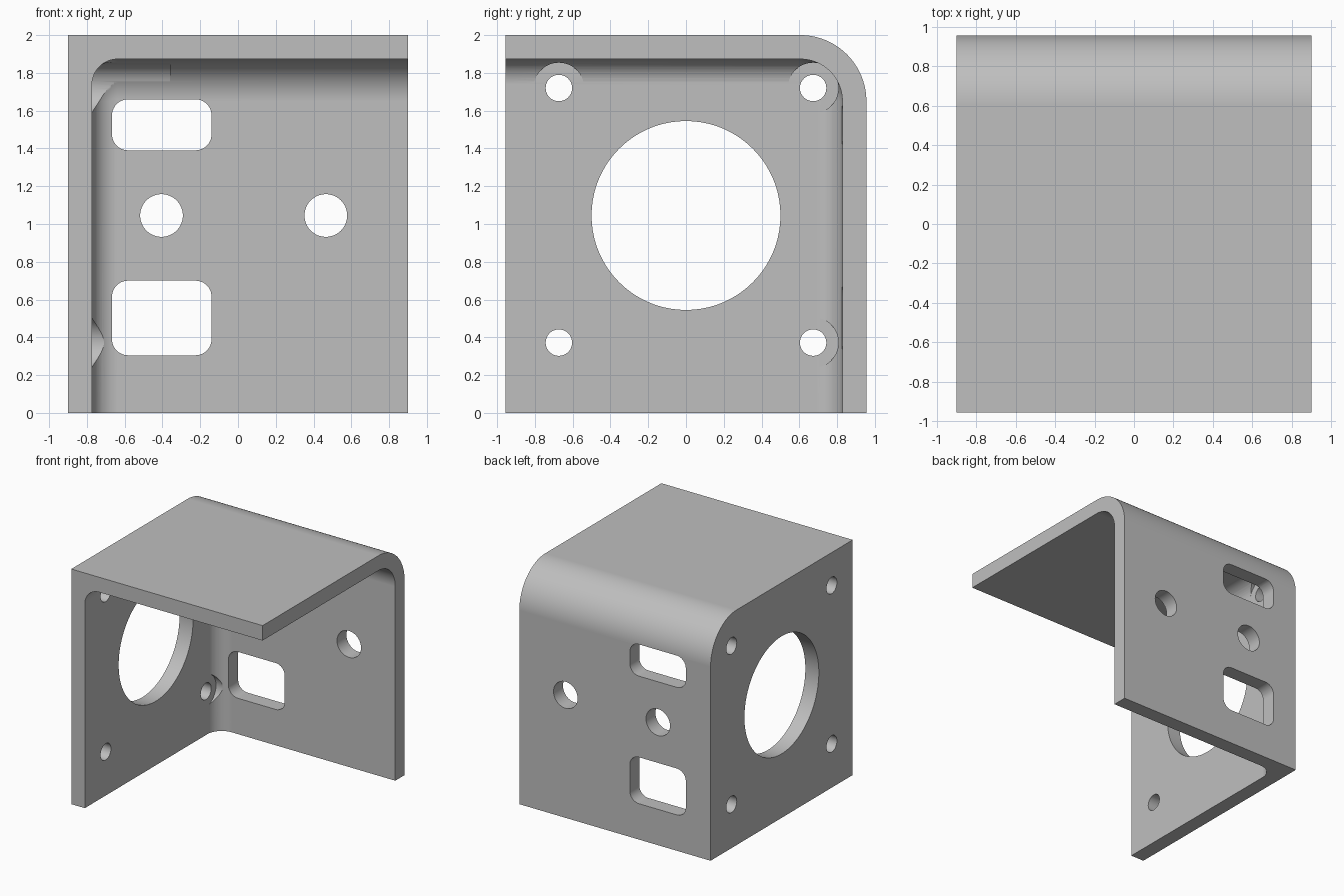
import bpy, bmesh
from math import sin, cos, pi, radians

cube = bpy.data.objects.get("Cube")
if cube:
    bpy.data.objects.remove(cube, do_unlink=True)

# Overall sizes
X, Y, Z = 0.90, 0.955, 2.0
WALL = 0.127
BEND_OUT, BEND_IN, FILLET = 0.35, 0.223, 0.135
INNER_X = -X + WALL


def arc(cu, cv, r, a0, a1, n):
    return [(cu + r * cos(a0 + (a1 - a0) * i / n), cv + r * sin(a0 + (a1 - a0) * i / n))
            for i in range(n + 1)]


def circle(cu, cv, r, n=64):
    return arc(cu, cv, r, 0, 2 * pi, n)[:-1]


def rounded_rect(u0, u1, v0, v1, r):
    corners = [(u1 - r, v1 - r), (u0 + r, v1 - r), (u0 + r, v0 + r), (u1 - r, v0 + r)]
    pts = []
    for i, (u, v) in enumerate(corners):
        pts += arc(u, v, r, i * pi / 2, (i + 1) * pi / 2, 10)
    return pts


def bent_profile(y0, y1, z0, z1, r):
    """Side profile with its top back corner rounded."""
    return [(y0, z0), (y1, z0)] + arc(y1 - r, z1 - r, r, 0, pi / 2, 24) + [(y0, z1)]


def prism(name, profile, axis, a, b, fillet=0):
    """Extrude a profile along x or y; optionally round the rim of the first end."""
    def place(t, p):
        return (t, p[0], p[1]) if axis == "x" else (p[0], t, p[1])
    bm = bmesh.new()
    start = [bm.verts.new(place(a, p)) for p in profile]
    end = [bm.verts.new(place(b, p)) for p in profile]
    cap = bm.faces.new(start)
    bm.faces.new(end[::-1])
    n = len(profile)
    for i in range(n):
        j = (i + 1) % n
        bm.faces.new((start[j], start[i], end[i], end[j]))
    bmesh.ops.recalc_face_normals(bm, faces=bm.faces)
    if fillet:
        bmesh.ops.bevel(bm, geom=list(cap.edges), offset=fillet, offset_type="OFFSET",
                        segments=12, profile=0.5, affect="EDGES")
    mesh = bpy.data.meshes.new(name)
    bm.to_mesh(mesh)
    bm.free()
    obj = bpy.data.objects.new(name, mesh)
    bpy.context.collection.objects.link(obj)
    return obj


# Solid outer block with the rounded bend
bracket = prism("motor_bracket", bent_profile(-Y, Y, 0, Z, BEND_OUT), "x", -X, X)

# Hollow interior, filleted where it meets the side wall
cutters = [prism("cavity", bent_profile(-Y - 0.5, Y - WALL, -0.5, Z - WALL, BEND_IN),
                 "x", INNER_X, X + 0.5, FILLET)]

# Side wall: large bore, four screw holes and their head clearances
cutters.append(prism("bore", circle(0, 1.045, 0.5, 128), "x", -X - 0.1, INNER_X + 0.1))
for y in (-0.673, 0.673):
    for z in (0.372, 1.72):
        cutters.append(prism("screw_hole", circle(y, z, 0.07, 40), "x", -X - 0.1, INNER_X + 0.1))
        cutters.append(prism("head_clearance", circle(y, z, 0.134), "x", INNER_X + 0.0008, -0.36))

# Back wall: two round holes and two rounded windows
for x in (-0.405, 0.465):
    cutters.append(prism("back_hole", circle(x, 1.045, 0.113), "y", Y - 0.3, Y + 0.1))
for z0, z1 in ((0.305, 0.70), (1.39, 1.66)):
    cutters.append(prism("back_window", rounded_rect(-0.667, -0.14, z0, z1, 0.085),
                         "y", Y - 0.3, Y + 0.1))

# Cut everything out of the block
bpy.ops.object.select_all(action="DESELECT")
bpy.context.view_layer.objects.active = bracket
bracket.select_set(True)
for cutter in cutters:
    cutter.hide_render = True
    mod = bracket.modifiers.new("cut", "BOOLEAN")
    mod.operation, mod.solver, mod.object = "DIFFERENCE", "EXACT", cutter
    bpy.ops.object.modifier_apply(modifier=mod.name)
    bpy.data.objects.remove(cutter, do_unlink=True)

# Single grey material
grey = bpy.data.materials.new("plain_grey")
grey.use_nodes = True
colour = (0.52, 0.52, 0.52, 1)
grey.diffuse_color = colour
grey.node_tree.nodes["Principled BSDF"].inputs["Base Color"].default_value = colour
bracket.data.materials.clear()
bracket.data.materials.append(grey)

# Smooth bends and holes, crisp edges, flat walls
bpy.ops.object.shade_smooth_by_angle(angle=radians(30))
normals = bracket.modifiers.new("flat_walls", "WEIGHTED_NORMAL")
normals.keep_sharp = True
